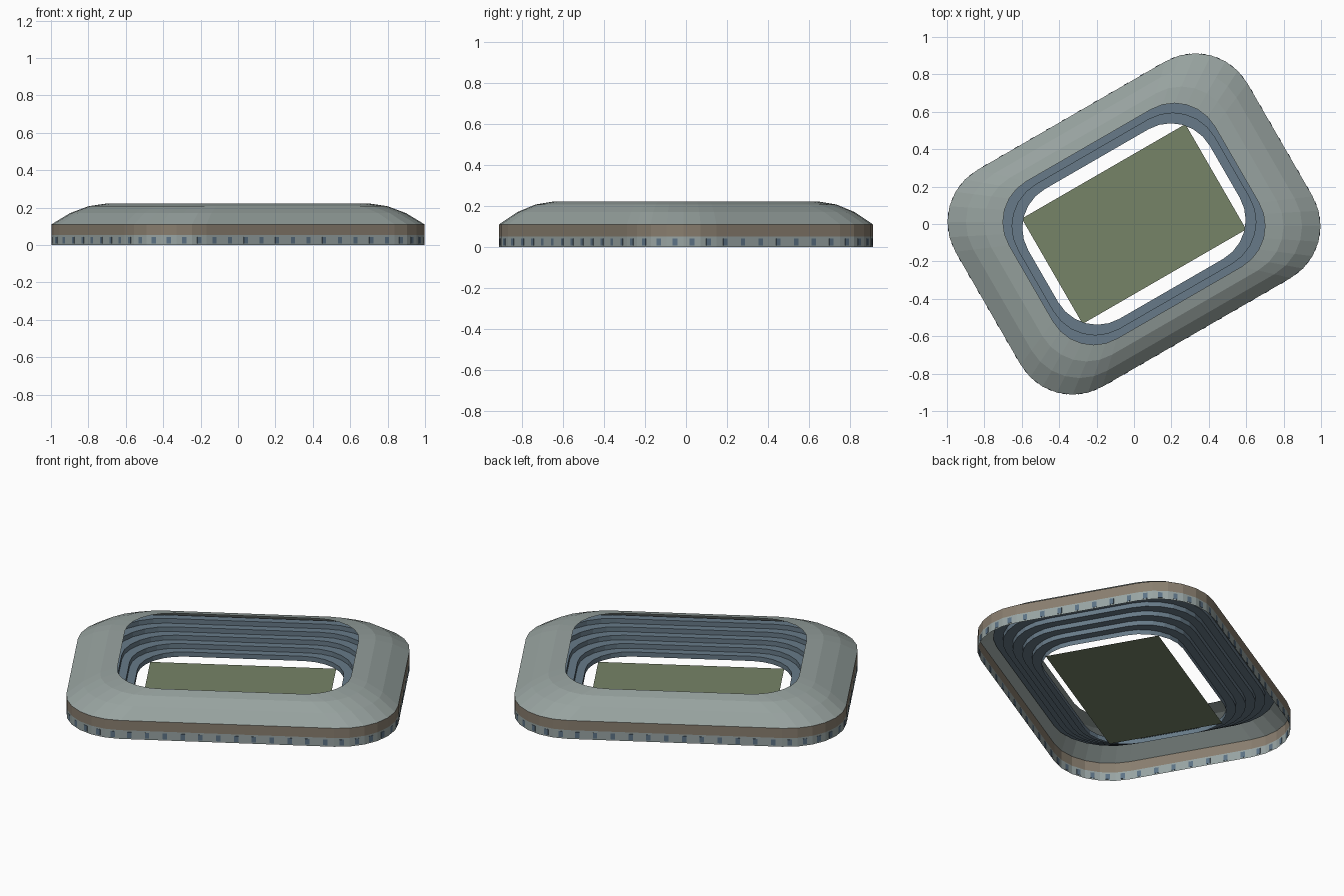
import bpy, bmesh, math
from mathutils import Matrix, Vector

if "Cube" in bpy.data.objects:
    bpy.data.objects.remove(bpy.data.objects["Cube"])

TURN = Matrix.Rotation(math.radians(30), 4, 'Z')   # whole stadium sits at an angle
SEG = 6                                            # facets per rounded corner
BAYS = 6                                           # panels per straight side


def material(name, rgb):
    m = bpy.data.materials.new(name)
    lin = [c / 12.92 if c <= 0.04045 else ((c + 0.055) / 1.055) ** 2.4
           for c in (v / 255 for v in rgb)]
    m.diffuse_color = (*lin, 1)
    m.use_nodes = True
    m.node_tree.nodes["Principled BSDF"].inputs["Base Color"].default_value = m.diffuse_color
    return m


ROOF = material("roof_grey", (151, 162, 159))
WALL = material("wall_grey", (152, 164, 163))
BAND = material("band_brown", (137, 126, 111))
SEATS = material("seat_blue", (103, 122, 136))
GRASS = material("pitch_green", (118, 131, 103))
GLASS = material("window_blue", (92, 114, 133))


def loop(a, b, r, z, bays=1):
    """Rounded rectangle outline with half sizes a, b and corner radius r."""
    pts = []
    for k, (sx, sy) in enumerate(((1, 1), (-1, 1), (-1, -1), (1, -1))):
        for i in range(SEG + 1):
            t = math.radians(90 * k + 90 * i / SEG)
            pts.append(Vector((sx * (a - r) + r * math.cos(t),
                               sy * (b - r) + r * math.sin(t), z)))
    out = []
    for i, p in enumerate(pts):
        n = bays if i % (SEG + 1) == SEG else 1    # divide the straight sides
        q = pts[(i + 1) % len(pts)]
        out += [p.lerp(q, j / n) for j in range(n)]
    return out


def finish(name, bm, mat):
    bm.transform(TURN)
    me = bpy.data.meshes.new(name)
    bm.to_mesh(me)
    bm.free()
    me.materials.append(mat)
    ob = bpy.data.objects.new(name, me)
    bpy.context.collection.objects.link(ob)
    return ob


def sheet(name, loops, mat, panels=False):
    """Skin a stack of matching outlines into one open surface."""
    bm = bmesh.new()
    rows = [[bm.verts.new(p) for p in lp] for lp in loops]
    n = len(rows[0])
    for lo, hi in zip(rows, rows[1:]):
        for i in range(n):
            j = (i + 1) % n
            bm.faces.new((lo[i], lo[j], hi[j], hi[i]))
    if panels:                                     # separate cladding panels
        bmesh.ops.split_edges(bm, edges=bm.edges[:])
    return finish(name, bm, mat)


OUT = (0.901, 0.669, 0.32)      # outer wall outline
RIM = (0.635, 0.485, 0.25)      # roof opening outline

# Outer walls: ground storey and brown band above it
sheet("ground_wall", [loop(*OUT, 0), loop(*OUT, 0.052)], WALL)
sheet("upper_band", [loop(*OUT, 0.052), loop(*OUT, 0.11)], BAND)

# Curved, panelled roof running in to the opening
roof = []
for t, z in ((0, 0.11), (1 / 3, 0.17), (2 / 3, 0.207), (1, 0.222)):
    roof.append(loop(*[o + (i - o) * t for o, i in zip(OUT, RIM)], z, BAYS))
sheet("roof", roof, ROOF, panels=True)

# Stepped seating: riser then tread, five times
TREAD, RISE = 0.045, 0.028
steps = []
for k in range(5):
    d = TREAD * k
    for z in (k, k + 1):
        steps.append(loop(0.56 + d, 0.40 + d, 0.24 + d * 0.4, 0.005 + RISE * z))
d = TREAD * 5
steps.append(loop(0.56 + d, 0.40 + d, 0.24 + d * 0.4, 0.005 + RISE * 5))
sheet("seating", steps, SEATS)

# Playing field
bm = bmesh.new()
bm.faces.new([bm.verts.new((sx * 0.505, sy * 0.325, 0.001))
              for sx, sy in ((-1, -1), (1, -1), (1, 1), (-1, 1))])
finish("pitch", bm, GRASS)

# Windows: thin plates spaced evenly along every wall facet
bm = bmesh.new()
outline = loop(*OUT, 0.025)
for p, q in zip(outline, outline[1:] + outline[:1]):
    run = q - p
    count = max(1, round(run.length / 0.1))
    for i in range(count):
        place = (Matrix.Translation(p + run * ((i + 0.5) / count))
                 @ Matrix.Rotation(math.atan2(run.y, run.x), 4, 'Z')
                 @ Matrix.Diagonal((0.024, 0.004, 0.034, 1)))
        bmesh.ops.create_cube(bm, size=1, matrix=place)
finish("windows", bm, GLASS)
